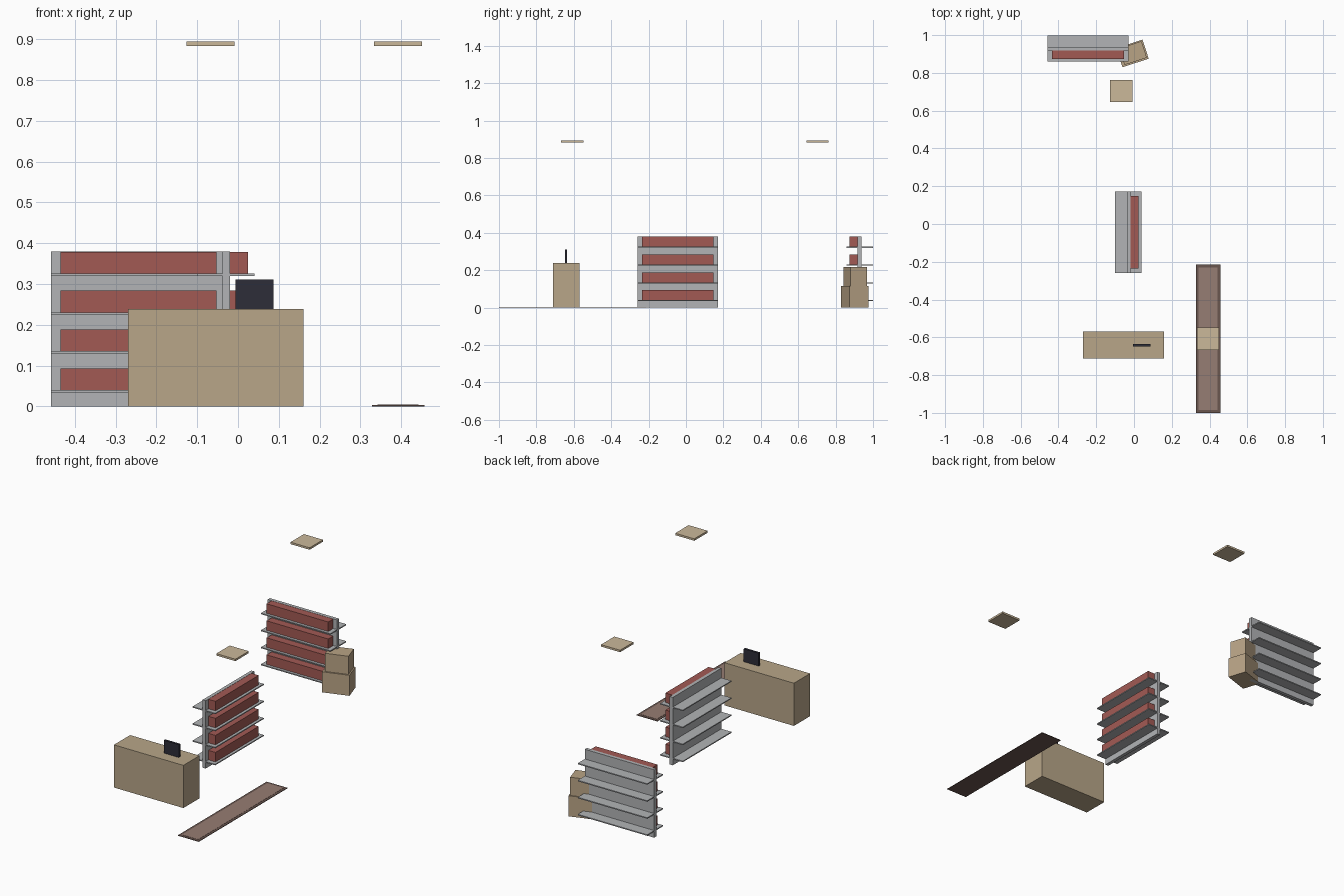
import bpy
import bmesh
from math import radians
from mathutils import Matrix, Vector

cube = bpy.data.objects.get("Cube")
if cube:
    bpy.data.objects.remove(cube, do_unlink=True)


def material(name, rgb):
    """Flat colour from display values, stored as linear values."""
    lin = [((c / 255 + 0.055) / 1.055) ** 2.4 for c in rgb] + [1.0]
    mat = bpy.data.materials.new(name)
    mat.use_nodes = True
    mat.diffuse_color = lin
    mat.node_tree.nodes["Principled BSDF"].inputs["Base Color"].default_value = lin
    return mat


TAN = material("counter tan", (184, 166, 137))
CARTON = material("carton tan", (184, 163, 133))
PALE = material("light panel tan", (203, 184, 154))
GREY = material("shelf grey", (178, 180, 182))
RED = material("goods red", (162, 90, 84))
BROWN = material("rug border brown", (106, 86, 79))
ROSE = material("rug rose brown", (150, 125, 115))
DARK = material("screen dark", (45, 45, 56))


def box(name, mat, low, high, place=Matrix()):
    """Box between two corners, moved into place by a matrix."""
    low, high = Vector(low), Vector(high)
    bm = bmesh.new()
    bmesh.ops.create_cube(bm, size=1)
    bmesh.ops.transform(bm, verts=bm.verts,
                        matrix=Matrix.Translation((low + high) / 2)
                        @ Matrix.Diagonal((high - low).to_4d()))
    mesh = bpy.data.meshes.new(name)
    bm.to_mesh(mesh)
    bm.free()
    mesh.materials.append(mat)
    obj = bpy.data.objects.new(name, mesh)
    obj.matrix_world = place
    bpy.context.collection.objects.link(obj)
    return obj


def at(x, y, angle=0):
    return Matrix.Translation((x, y, 0)) @ Matrix.Rotation(radians(angle), 4, "Z")


# Shelf units: upright panel, four boards through it, goods on the front side
def shelf_unit(name, place):
    box(name + "_panel", GREY, (-0.215, -0.011, 0), (0.215, 0.008, 0.38), place)
    for i in range(4):
        z = 0.04 + 0.0953 * i
        box(f"{name}_board_{i + 1}", GREY,
            (-0.215, -0.07, z - 0.006), (0.215, 0.07, z), place)
        box(f"{name}_goods_{i + 1}", RED,
            (-0.191, -0.055, z), (0.191, -0.011, z + 0.053), place)


shelf_unit("back_shelf", at(-0.244, 0.929))
shelf_unit("middle_shelf", at(-0.03, -0.044, 90))

# Counter with a screen
box("counter", TAN, (-0.27, -0.712, 0), (0.16, -0.569, 0.239))
box("screen", DARK, (-0.006, -0.648, 0.239), (0.087, -0.635, 0.311))

# Stacked cartons, turned beside the back shelf
box("lower_carton", CARTON, (-0.073, -0.053, 0), (0.073, 0.053, 0.115),
    at(-0.008, 0.903, 18))
box("upper_carton", CARTON, (-0.062, -0.046, 0.115), (0.062, 0.046, 0.217),
    at(-0.005, 0.905, 18))

# Rug with an inner field
box("rug_border", BROWN, (0.328, -1, 0), (0.457, -0.215, 0.003))
box("rug_field", ROSE, (0.342, -0.985, 0.003), (0.443, -0.23, 0.004))

# Overhead light panels
for side, x, y in (("left", 0.392, -0.608), ("right", -0.067, 0.704)):
    box(side + "_light_panel", PALE, (-0.059, -0.059, 0.883),
        (0.059, 0.059, 0.894), at(x, y))
